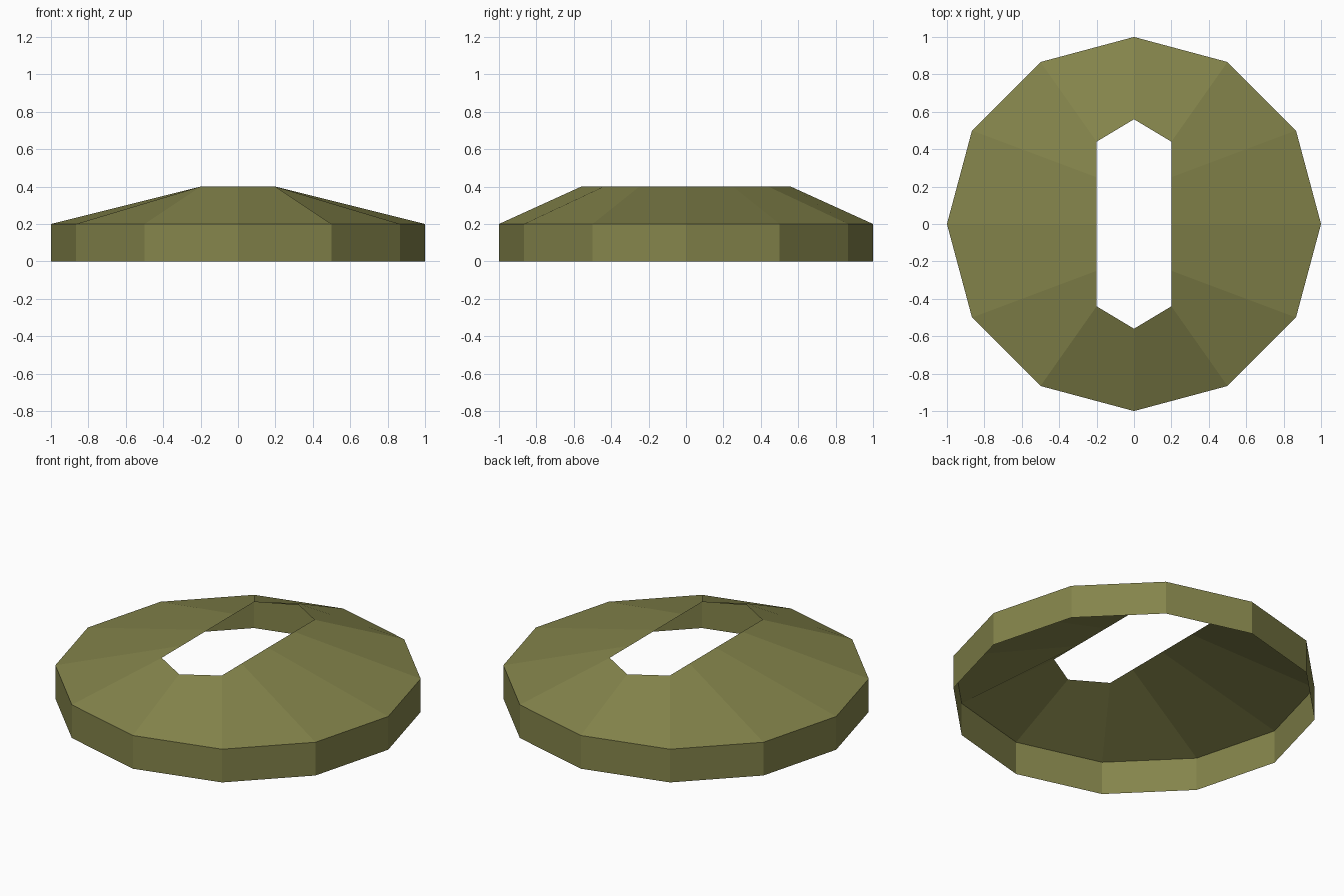
import bpy, bmesh, math

if "Cube" in bpy.data.objects:
    bpy.data.objects.remove(bpy.data.objects["Cube"])

SIDES = 12

# One olive colour for the whole shell
olive = bpy.data.materials.new("olive")
olive.diffuse_color = (0.23, 0.23, 0.07, 1)
olive.use_nodes = True
olive.node_tree.nodes["Principled BSDF"].inputs["Base Color"].default_value = olive.diffuse_color


def rim(z):
    """Twelve-sided outer ring at height z, starting at +y."""
    return [(math.sin(i * math.tau / SIDES), math.cos(i * math.tau / SIDES), z)
            for i in range(SIDES)]


# Pointed slot: one quarter, mirrored into a full loop that matches the rim
quarter = [(0, 0.56), (0.2, 0.44), (0.2, 0.25), (0.2, 0)]
half = quarter + [(x, -y) for x, y in quarter[-2::-1]]
slot = [(x, y, 0.4) for x, y in half + [(-x, y) for x, y in half[-2:0:-1]]]


def bridge_loops(name, lower, upper):
    """Open band of flat quads between two matching loops."""
    bm = bmesh.new()
    a = [bm.verts.new(p) for p in lower]
    b = [bm.verts.new(p) for p in upper]
    for i in range(SIDES):
        j = (i + 1) % SIDES
        bm.faces.new((a[j], a[i], b[i], b[j]))
    mesh = bpy.data.meshes.new(name)
    bm.to_mesh(mesh)
    bm.free()
    mesh.materials.append(olive)
    obj = bpy.data.objects.new(name, mesh)
    bpy.context.collection.objects.link(obj)
    return obj


# Upright outer wall, open at the bottom
bridge_loops("outer_wall", rim(0), rim(0.2))

# Sloping roof up to the open slot
bridge_loops("sloping_roof", rim(0.2), slot)
